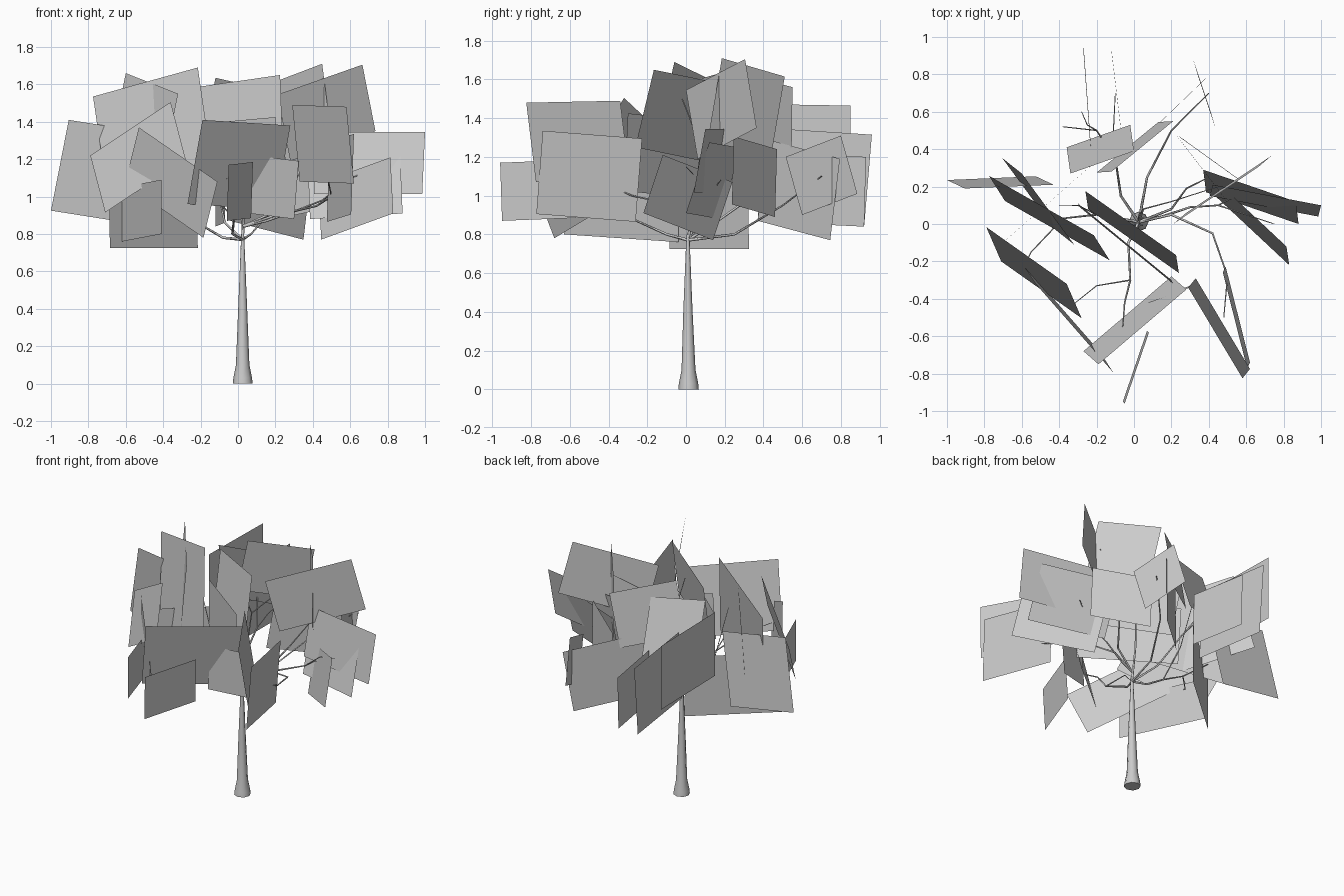
import bpy, bmesh
from mathutils import Vector
from math import sin, cos, tau


def finish(name, bm):
    me = bpy.data.meshes.new(name)
    bm.to_mesh(me)
    bm.free()
    ob = bpy.data.objects.new(name, me)
    bpy.context.collection.objects.link(ob)
    return ob


def trunk(rings, sides=8):
    """Loft of (x, y, z, radius) rings."""
    bm = bmesh.new()
    loops = [[bm.verts.new((x + r * cos(tau * i / sides), y + r * sin(tau * i / sides), z))
              for i in range(sides)] for x, y, z, r in rings]
    for a, b in zip(loops, loops[1:]):
        for i in range(sides):
            j = (i + 1) % sides
            bm.faces.new((a[i], a[j], b[j], b[i])).smooth = True
    bm.faces.new(loops[0][::-1])
    bm.faces.new(loops[-1])
    return finish("trunk", bm)


def foliage(name, *cards):
    """Rectangular leaf cards, each from top-left, top-right and bottom-left corners."""
    bm = bmesh.new()
    for a, b, c in cards:
        a, b, c = Vector(a), Vector(b), Vector(c)
        bm.faces.new([bm.verts.new(v) for v in (c, c + b - a, b, a)])
    return finish(name, bm)


def branches(name, paths, thick, thin):
    cu = bpy.data.curves.new(name, "CURVE")
    cu.dimensions = "3D"
    cu.bevel_depth = 1.0
    cu.bevel_resolution = 0
    for pts in paths:
        sp = cu.splines.new("POLY")
        sp.points.add(len(pts) - 1)
        for i, p in enumerate(pts):
            sp.points[i].co = (*p, 1)
            sp.points[i].radius = thick + (thin - thick) * i / (len(pts) - 1)
    ob = bpy.data.objects.new(name, cu)
    bpy.context.collection.objects.link(ob)
    return ob


# Trunk with flared foot
trunk([(.025, .013, 0, .053), (.025, .013, .03, .05), (.025, .013, .1, .036),
       (.025, .01, .4, .024), (.025, .01, .72, .011), (.025, .01, .8, .008)])

# Main limbs fanning out from the trunk top
top = (.025, .01, .77)
branches("limbs", [
    [(.025, .01, .84), (.15, .04, .87), (.3, .09, .92), (.45, .1, .98), (.6, .18, 1.08)],
    [top, (-.08, .03, .78), (-.2, .05, .85), (-.38, .03, .95), (-.55, .08, 1.08)],
    [top, (-.03, -.1, .8), (-.02, -.3, .89), (-.05, -.42, 1.02), (-.06, -.55, 1.1)],
    [top, (-.07, .15, .86), (-.1, .35, 1.0), (-.2, .5, 1.2), (-.38, .52, 1.3)],
    [(.025, .01, .84), (.2, .08, .92), (.28, .19, 1.05), (.38, .24, 1.2)],
    [top, (.07, .25, .8), (.2, .5, .95), (.4, .7, 1.1)],
    [(.025, .01, .84), (.2, .05, .9), (.42, -.05, .95), (.5, -.28, 1.0), (.48, -.5, 1.1)],
    [top, (.03, .05, 1.0), (.05, .08, 1.25), (.02, -.02, 1.5)],
], .008, .003)

# Small side twigs
branches("twigs", [
    [(-.2, .5, 1.2), (-.25, .53, 1.3), (-.28, .6, 1.33)],
    [(-.02, -.3, .89), (-.2, -.33, 1.05), (-.35, -.45, 1.12)],
    [(-.38, .03, .95), (-.55, -.15, 1.0), (-.6, -.25, 1.05)],
    [(.45, .1, .98), (.6, .05, 1.1), (.75, 0, 1.15)],
    [(.05, .08, 1.25), (.2, .12, 1.4), (.45, .2, 1.5)],
    [(-.2, .05, .85), (-.3, .1, 1.1), (-.4, .1, 1.45)],
    [(-.1, .35, 1.0), (-.11, .5, 1.05), (-.1, .7, 1.08)],
], .004, .002)

# Leaf cards, one object per side of the crown
foliage("foliage_left",
        ((-.905, .19, 1.41), (-.43, .21, 1.335), (-1.0, .235, .925)),
        ((-.775, .257, 1.535), (-.215, -.06, 1.69), (-.69, .123, .955)),
        ((-.79, -.016, 1.22), (-.36, -.32, 1.505), (-.71, -.2, .915)),
        ((-.53, -.315, 1.37), (-.11, -.795, 1.08), (-.605, -.2, 1.07)),
        ((-.62, -.04, 1.05), (-.41, -.63, 1.09), (-.62, -.04, .76)),
        ((-.69, -.09, 1.14), (-.22, .32, 1.14), (-.685, -.085, .725)),
        ((-.6, .27, 1.66), (-.32, -.11, 1.55), (-.705, .353, 1.14)))

foliage("foliage_front",
        ((-.19, -.75, 1.41), (.28, -.35, 1.38), (-.27, -.68, .96)),
        ((-.05, -.96, 1.17), (.08, -.58, 1.185), (-.06, -.95, .87)),
        ((.29, -.34, 1.49), (.58, -.825, 1.48), (.33, -.29, 1.08)),
        ((.49, -.227, 1.295), (.62, -.74, 1.335), (.475, -.26, .865)),
        ((-.26, .176, 1.58), (.225, -.166, 1.65), (-.245, .08, 1.18)),
        ((-.3, .11, 1.38), (.2, -.3, 1.425), (-.29, .09, .98)),
        ((.085, -.42, 1.22), (.325, -.33, 1.19), (.06, -.42, .91)))

foliage("foliage_right",
        ((.42, .21, 1.345), (1.0, .1, 1.345), (.405, .15, 1.015)),
        ((.37, .29, 1.245), (.865, .12, 1.275), (.385, .17, .88)),
        ((.43, .24, 1.07), (.815, -.12, 1.21), (.445, .14, .77)),
        ((.21, 0, 1.545), (.665, .305, 1.705), (.28, .06, 1.19)),
        ((.2, .51, 1.615), (.45, .185, 1.71), (.26, .43, 1.15)),
        ((.24, .47, 1.24), (.55, .247, 1.305), (.25, .46, .89)))

foliage("foliage_back",
        ((-.23, .41, 1.35), (-.27, .96, 1.315), (-.23, .37, .875)),
        ((-.07, .51, 1.22), (-.12, .93, 1.2), (-.07, .5, .86)),
        ((-.4, .25, 1.475), (-.4, .85, 1.465), (-.4, .25, 1.03)),
        ((.435, .515, 1.2), (.34, .8, 1.31), (.41, .6, .9)),
        ((.01, .42, 1.29), (.4, .795, 1.19), (-.04, .37, .87)),
        ((-.12, .28, 1.635), (.21, .55, 1.56), (-.2, .275, 1.27)),
        ((-.34, .27, 1.55), (0, .39, 1.53), (-.36, .41, 1.13)))
